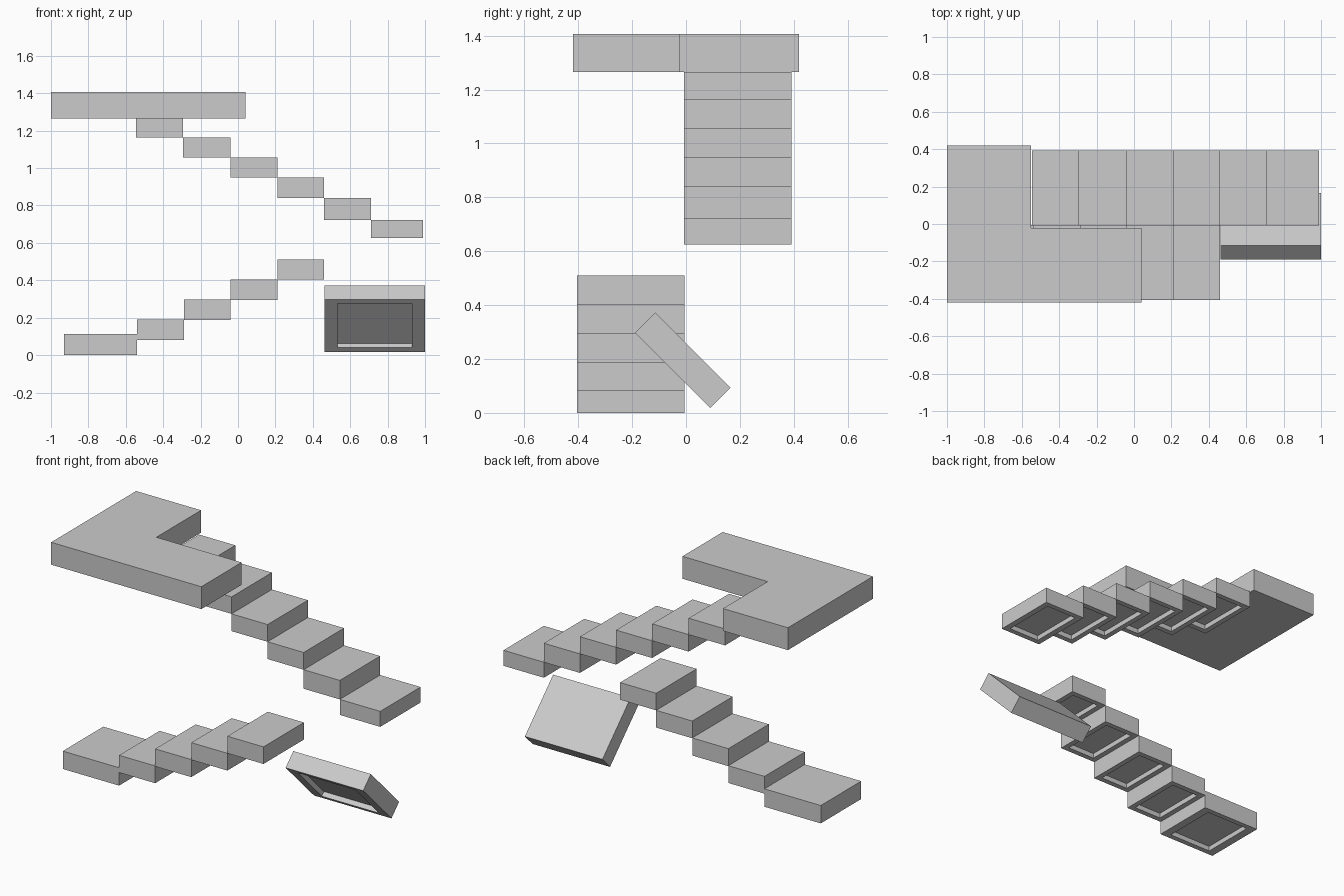
import bpy, bmesh
from math import radians

if "Cube" in bpy.data.objects:
    bpy.data.objects.remove(bpy.data.objects["Cube"])


def finish(bm, name):
    bmesh.ops.recalc_face_normals(bm, faces=bm.faces)
    me = bpy.data.meshes.new(name)
    bm.to_mesh(me)
    bm.free()
    ob = bpy.data.objects.new(name, me)
    bpy.context.collection.objects.link(ob)
    return ob


def prism(outline, z0, z1, name):
    bm = bmesh.new()
    face = bm.faces.new([bm.verts.new((x, y, z0)) for x, y in outline])
    ext = bmesh.ops.extrude_face_region(bm, geom=[face], use_keep_orig=True)
    for v in ext["geom"]:
        if isinstance(v, bmesh.types.BMVert):
            v.co.z = z1
    return finish(bm, name)


def slab(name, x0, x1, y0, y1, z0, z1, depth=0.03):
    """Block with a shallow rectangular recess in its underside, origin at its centre."""
    sx, sy, sz = x1 - x0, y1 - y0, z1 - z0
    ix, iy = sx * 0.37, sy * 0.42
    bm = bmesh.new()

    def ring(hx, hy, z):
        return [bm.verts.new((a * hx, b * hy, z))
                for a, b in ((-1, -1), (1, -1), (1, 1), (-1, 1))]

    rings = [ring(sx / 2, sy / 2, sz / 2), ring(sx / 2, sy / 2, -sz / 2),
             ring(ix, iy, -sz / 2), ring(ix, iy, -sz / 2 + depth)]
    for a, b in zip(rings, rings[1:]):
        for i in range(4):
            j = (i + 1) % 4
            bm.faces.new((a[i], a[j], b[j], b[i]))
    bm.faces.new(rings[0])
    bm.faces.new(rings[-1])
    ob = finish(bm, name)
    ob.location = ((x0 + x1) / 2, (y0 + y1) / 2, (z0 + z1) / 2)
    return ob


# Lower flight, rising to the right
xs = [-0.93, -0.54, -0.29, -0.04, 0.21, 0.46]
zs = [(0, 0.112), (0.082, 0.19), (0.187, 0.297), (0.295, 0.403), (0.403, 0.51)]
for i, (z0, z1) in enumerate(zs):
    slab(f"lower_step_{i + 1}", xs[i], xs[i + 1], -0.405, -0.005, z0, z1)

# Upper flight, rising to the left
xs = [0.99, 0.71, 0.46, 0.21, -0.04, -0.293, -0.545]
zs = [0.625, 0.722, 0.841, 0.949, 1.057, 1.163, 1.266]
for i in range(6):
    slab(f"upper_step_{i + 1}", xs[i + 1], xs[i], -0.007, 0.392, zs[i], zs[i + 1])

# Fallen middle landing, tilted about x
fallen = slab("fallen_landing", 0.463, 1.0, -0.21, 0.186, 0.142, 0.249)
fallen.rotation_euler.x = radians(-45)

# L-shaped top landing
prism([(-1, -0.42), (0.04, -0.42), (0.04, -0.022), (-0.55, -0.022),
       (-0.55, 0.42), (-1, 0.42)], 1.266, 1.406, "top_landing")
